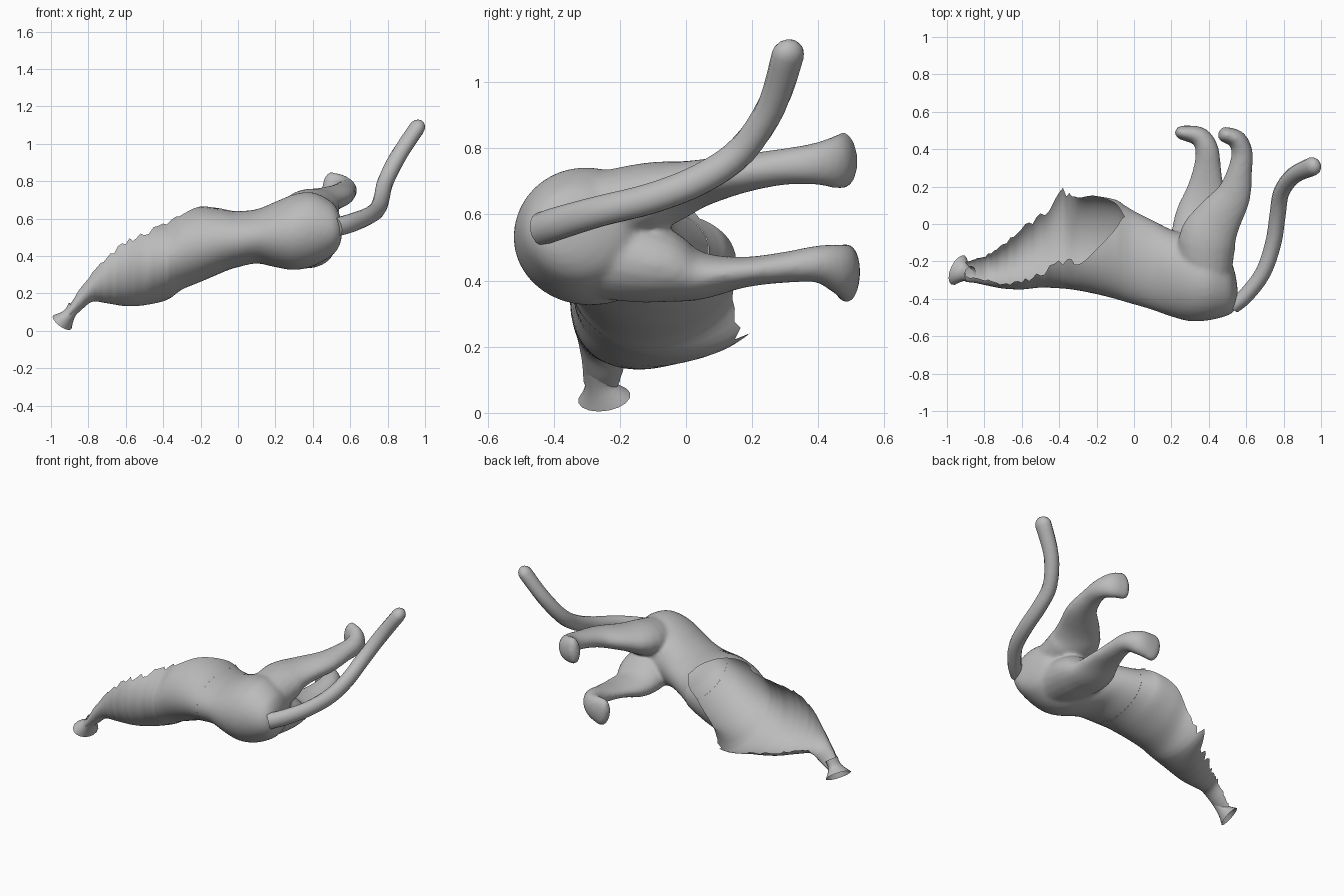
import bpy, bmesh, math, random
from mathutils import Vector

if "Cube" in bpy.data.objects:
    bpy.data.objects.remove(bpy.data.objects["Cube"])

random.seed(4)
grey = bpy.data.materials.new("plain_grey")
grey.diffuse_color = (0.5, 0.5, 0.5, 1)
grey.use_nodes = True
grey.node_tree.nodes["Principled BSDF"].inputs["Base Color"].default_value = grey.diffuse_color


def spline(rows, steps):
    """Smooth curve through rows of numbers."""
    out = []
    for i in range(len(rows) - 1):
        p0, p1, p2, p3 = (rows[max(i - 1, 0)], rows[i], rows[i + 1],
                          rows[min(i + 2, len(rows) - 1)])
        for s in range(steps):
            t = s / steps
            out.append([0.5 * (2 * b + (c - a) * t + (2 * a - 5 * b + 4 * c - d) * t * t
                               + (3 * b - a - 3 * c + d) * t ** 3)
                        for a, b, c, d in zip(p0, p1, p2, p3)])
    return out + [list(rows[-1])]


def skin(name, rings, closed=True, caps=True):
    """Bridge rings of points into one surface."""
    bm = bmesh.new()
    vs = [[bm.verts.new(p) for p in r] for r in rings]
    n = len(vs[0])
    for a, b in zip(vs, vs[1:]):
        for j in range(n if closed else n - 1):
            k = (j + 1) % n
            bm.faces.new((a[j], a[k], b[k], b[j]))
    if caps:
        bm.faces.new(vs[0])
        bm.faces.new(vs[-1])
    bmesh.ops.remove_doubles(bm, verts=bm.verts, dist=0.0005)
    bmesh.ops.recalc_face_normals(bm, faces=bm.faces)
    me = bpy.data.meshes.new(name)
    bm.to_mesh(me)
    bm.free()
    me.materials.append(grey)
    ob = bpy.data.objects.new(name, me)
    bpy.context.collection.objects.link(ob)
    return ob


def tube(name, rows, steps=4, n=20, caps=True, tip=0):
    """Tube through rows of x, y, z, side radius, upright radius."""
    pts = spline(rows, steps)
    rings = []
    for i, p in enumerate(pts):
        t = (Vector(pts[min(i + 1, len(pts) - 1)][:3]) - Vector(pts[max(i - 1, 0)][:3])).normalized()
        side = t.cross(Vector((0, 0, 1))).normalized()
        up = side.cross(t)
        angles = [2 * math.pi * j / n for j in range(n)]
        c = Vector(p[:3])
        rings.append([c + side * p[3] * math.cos(a) + up * p[4] * math.sin(a) for a in angles])
    # rounded tip
    if tip:
        last = rings[-1]
        for k in (0.35, 0.65, 0.87, 0.97):
            s = math.sqrt(1 - k * k)
            rings.append([c + t * tip * k + (q - c) * s for q in last])
    return skin(name, rings, True, caps)


def oval(row, a0, a1, n):
    """Points on a torso cross-section between two angles."""
    x, y0, y1, z0, z1 = row[:5]
    out = []
    for j in range(n):
        a = math.radians(a0 + (a1 - a0) * j / (n - 1))
        out.append((x, (y0 + y1) / 2 + (y1 - y0) / 2 * math.cos(a),
                    (z0 + z1) / 2 + (z1 - z0) / 2 * math.sin(a)))
    return out


# Torso: x, y min, y max, z min, z max, opening start and end in degrees
torso_rows = [
    (0.555, -0.43, -0.36, 0.50, 0.57, 40, 40),
    (0.54, -0.46, -0.26, 0.45, 0.63, 40, 40),
    (0.50, -0.49, -0.17, 0.40, 0.69, 40, 40),
    (0.40, -0.515, -0.10, 0.345, 0.74, 40, 40),
    (0.30, -0.52, -0.06, 0.325, 0.73, 40, 40),
    (0.20, -0.495, -0.03, 0.34, 0.69, 40, 40),
    (0.10, -0.46, 0.02, 0.36, 0.65, 40, 40),
    (0.00, -0.43, 0.07, 0.34, 0.64, 40, 40),
    (-0.05, -0.415, 0.10, 0.325, 0.645, 40, 40),
    (-0.10, -0.40, 0.13, 0.305, 0.655, 22, 66),
    (-0.20, -0.375, 0.15, 0.262, 0.665, 5, 95),
    (-0.30, -0.355, 0.165, 0.22, 0.645, -25, 118),
    (-0.38, -0.345, 0.27, 0.165, 0.61, -48, 122),
    (-0.50, -0.34, 0.13, 0.137, 0.58, -52, 133),
    (-0.60, -0.35, 0.04, 0.132, 0.55, -50, 142),
    (-0.70, -0.345, -0.07, 0.147, 0.46, -50, 145),
    (-0.78, -0.33, -0.15, 0.155, 0.33, -30, 135),
    (-0.85, -0.315, -0.18, 0.10, 0.23, -30, 130),
    (-0.90, -0.31, -0.20, 0.06, 0.14, -20, 120),
]
stations = spline(torso_rows, 5)

# Front of the torso: a shell with a torn opening
front = []
for r in stations[35:]:
    h0, h1 = r[5:]
    if r[0] < -0.32:
        h0 += random.uniform(-8, 8)
        h1 += random.uniform(-6, 6)
    if r[0] > -0.052:
        h0 = h1 = 40
    front.append(oval(r, h1, h0 + 360, 41))
chest = skin("torso_shell", front, False, False)
bm = bmesh.new()
bm.from_mesh(chest.data)
low = min(bm.faces, key=lambda f: f.calc_center_median().z)
if low.normal.z > 0:
    bmesh.ops.reverse_faces(bm, faces=bm.faces)
bm.to_mesh(chest.data)
bm.free()

# Rump and hind legs, later fused into one skin
rump = skin("hindquarters", [oval(r, 40, 400 - 9, 40) for r in stations[:39]])
upper_leg = tube("upper_hind_leg", [
    (0.39, -0.30, 0.60, 0.13, 0.12), (0.39, -0.10, 0.655, 0.155, 0.105),
    (0.445, 0.02, 0.69, 0.13, 0.074), (0.53, 0.15, 0.72, 0.095, 0.06),
    (0.565, 0.28, 0.742, 0.067, 0.055), (0.578, 0.38, 0.752, 0.057, 0.062),
    (0.55, 0.452, 0.757, 0.05, 0.08), (0.485, 0.478, 0.765, 0.042, 0.086)], tip=0.035)
lower_leg = tube("lower_hind_leg", [
    (0.37, -0.30, 0.48, 0.13, 0.13), (0.36, -0.10, 0.45, 0.16, 0.12),
    (0.355, 0.03, 0.415, 0.14, 0.077), (0.38, 0.17, 0.425, 0.105, 0.047),
    (0.392, 0.30, 0.44, 0.075, 0.047), (0.39, 0.40, 0.45, 0.062, 0.057),
    (0.35, 0.467, 0.435, 0.053, 0.078), (0.265, 0.487, 0.42, 0.04, 0.092)], tip=0.045)

bpy.ops.object.select_all(action='DESELECT')
for ob in (upper_leg, lower_leg, rump):
    ob.select_set(True)
bpy.context.view_layer.objects.active = rump
bpy.ops.object.join()
remesh = rump.modifiers.new("fuse", 'REMESH')
remesh.mode = 'VOXEL'
remesh.voxel_size = 0.011
soften = rump.modifiers.new("soften", 'SMOOTH')
soften.factor = 0.5
soften.iterations = 10
fused = bpy.data.meshes.new_from_object(
    rump.evaluated_get(bpy.context.evaluated_depsgraph_get()))
rump.modifiers.clear()
rump.data = fused
rump.data.materials.clear()
rump.data.materials.append(grey)

# Open the fused skin where it meets the torso shell
bm = bmesh.new()
bm.from_mesh(rump.data)
bmesh.ops.bisect_plane(bm, geom=bm.verts[:] + bm.edges[:] + bm.faces[:],
                       plane_co=(front[0][0][0], 0, 0), plane_no=(1, 0, 0), clear_inner=True)
bm.to_mesh(rump.data)
bm.free()

# Tail
tail = tube("tail", [
    (0.53, -0.44, 0.555, 0.04, 0.05), (0.60, -0.38, 0.575, 0.042, 0.05),
    (0.69, -0.26, 0.61, 0.042, 0.047), (0.745, -0.10, 0.65, 0.043, 0.047),
    (0.768, 0.05, 0.71, 0.043, 0.047), (0.788, 0.17, 0.795, 0.043, 0.045),
    (0.855, 0.26, 0.93, 0.045, 0.043), (0.955, 0.308, 1.082, 0.05, 0.042)], n=14, tip=0.05)

# Flared open cuff at the end of the reaching strip
cuff = tube("front_cuff", [
    (-0.875, -0.268, 0.13, 0.042, 0.035), (-0.905, -0.262, 0.085, 0.045, 0.035),
    (-0.94, -0.247, 0.045, 0.085, 0.058)], n=16, caps=False)

for ob in (chest, rump, tail, cuff):
    bpy.ops.object.select_all(action='DESELECT')
    ob.select_set(True)
    bpy.context.view_layer.objects.active = ob
    bpy.ops.object.shade_smooth_by_angle(angle=math.radians(50))
